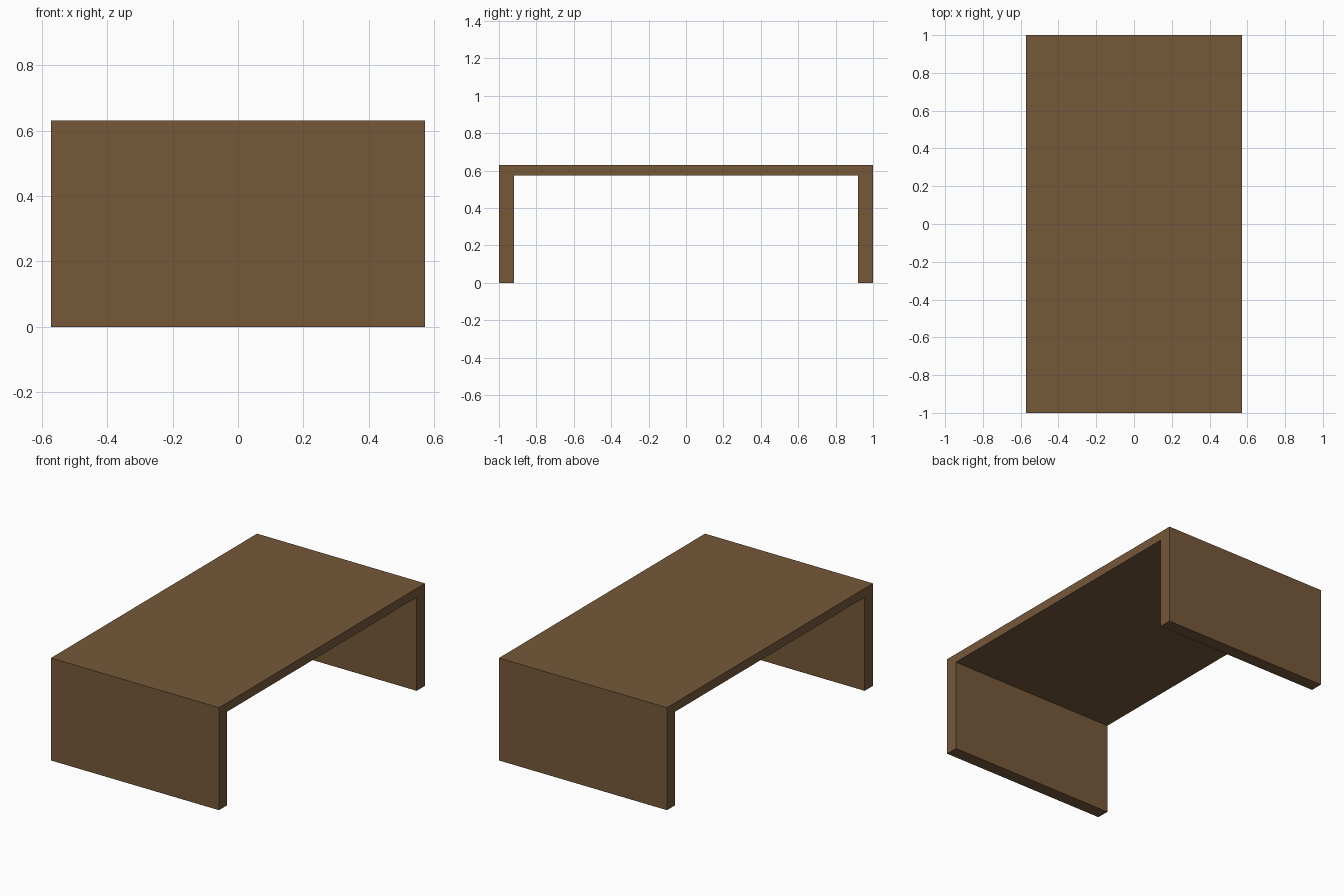
import bpy
import bmesh

if "Cube" in bpy.data.objects:
    bpy.data.objects.remove(bpy.data.objects["Cube"])

HALF_X, HALF_Y, HEIGHT = 0.571, 1.0, 0.63
LEG, TOP = 0.08, 0.055

wood = bpy.data.materials.new("brown wood")
wood.diffuse_color = (0.181, 0.098, 0.042, 1.0)
wood.use_nodes = True
wood.node_tree.nodes["Principled BSDF"].inputs["Base Color"].default_value = wood.diffuse_color

# Side profile (y, z): one half, mirrored to a full U-shaped outline
half = [(HALF_Y - LEG, HEIGHT - TOP), (HALF_Y - LEG, 0), (HALF_Y, 0), (HALF_Y, HEIGHT)]
profile = half + [(-y, z) for y, z in reversed(half)]

# Table: profile extruded across the width
bm = bmesh.new()
face = bm.faces.new([bm.verts.new((-HALF_X, y, z)) for y, z in profile])
ext = bmesh.ops.extrude_face_region(bm, geom=[face], use_keep_orig=True)
moved = [v for v in ext["geom"] if isinstance(v, bmesh.types.BMVert)]
bmesh.ops.translate(bm, verts=moved, vec=(2 * HALF_X, 0, 0))
bmesh.ops.recalc_face_normals(bm, faces=bm.faces)

mesh = bpy.data.meshes.new("table")
bm.to_mesh(mesh)
bm.free()
mesh.materials.append(wood)
bpy.context.collection.objects.link(bpy.data.objects.new("table", mesh))
